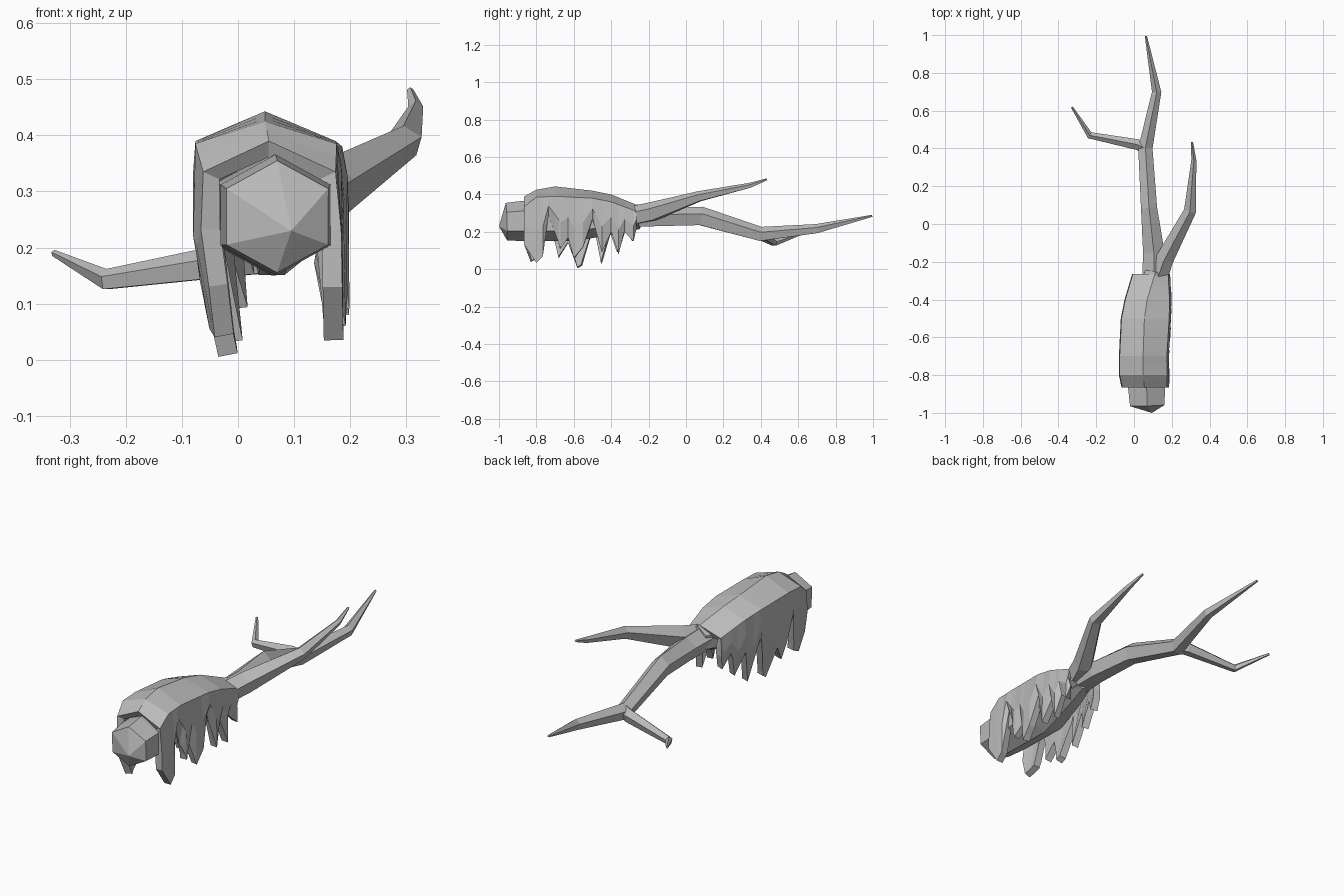
import bpy, bmesh, math
from mathutils import Vector

cube = bpy.data.objects.get("Cube")
if cube:
    bpy.data.objects.remove(cube, do_unlink=True)

grey = bpy.data.materials.new("bark grey")
grey.use_nodes = True
grey.diffuse_color = (0.5, 0.5, 0.5, 1)
grey.node_tree.nodes["Principled BSDF"].inputs["Base Color"].default_value = (0.5, 0.5, 0.5, 1)


def finish(name, bm):
    mesh = bpy.data.meshes.new(name)
    bm.to_mesh(mesh)
    bm.free()
    mesh.materials.append(grey)
    obj = bpy.data.objects.new(name, mesh)
    bpy.context.collection.objects.link(obj)
    return obj


def tube(name, path, sides=5, turn=90, tip=None):
    """Tapered branch; path items are (x, y, z, half width, half height)."""
    bm = bmesh.new()
    pts = [Vector(p[:3]) for p in path]
    rings = []
    for i, p in enumerate(path):
        along = (pts[min(i + 1, len(pts) - 1)] - pts[max(i - 1, 0)]).normalized()
        side = along.cross(Vector((0, 0, 1))).normalized()
        up = side.cross(along)
        ring = []
        for k in range(sides):
            a = math.radians(turn) + math.tau * k / sides
            ring.append(bm.verts.new(pts[i] + side * math.cos(a) * p[3] + up * math.sin(a) * p[4]))
        rings.append(ring)
    for r, s in zip(rings, rings[1:]):
        for k in range(sides):
            n = (k + 1) % sides
            bm.faces.new((r[k], r[n], s[n], s[k]))
    # broken end: fan of faces meeting at a point
    if tip:
        apex = bm.verts.new(tip)
        for k in range(sides):
            bm.faces.new((rings[0][k], rings[0][(k + 1) % sides], apex))
    else:
        bm.faces.new(rings[0])
    bm.faces.new(rings[-1])
    bmesh.ops.recalc_face_normals(bm, faces=bm.faces)
    return finish(name, bm)


# Log and its branches
tube("log", [(0.07, -0.96, 0.255, 0.105, 0.1), (0.067, -0.87, 0.258, 0.113, 0.108),
             (0.06, -0.6, 0.26, 0.115, 0.11), (0.09, -0.4, 0.27, 0.09, 0.085),
             (0.115, -0.25, 0.28, 0.065, 0.065)], 6, 90, (0.095, -1, 0.23))
tube("main_branch", [(0.105, -0.3, 0.275, 0.065, 0.06), (0.105, -0.15, 0.275, 0.06, 0.055),
                     (0.08, 0.08, 0.28, 0.045, 0.055), (0.06, 0.4, 0.185, 0.04, 0.042),
                     (0.12, 0.7, 0.215, 0.026, 0.027), (0.063, 0.995, 0.285, 0.006, 0.006)])
tube("fork_branch", [(0.075, 0.39, 0.185, 0.03, 0.035), (0.02, 0.42, 0.18, 0.03, 0.035),
                     (-0.235, 0.47, 0.142, 0.019, 0.02), (-0.328, 0.618, 0.19, 0.006, 0.006)])
tube("side_branch", [(0.12, -0.3, 0.28, 0.055, 0.055), (0.165, -0.18, 0.305, 0.05, 0.055),
                     (0.297, 0.07, 0.388, 0.034, 0.03), (0.317, 0.34, 0.447, 0.014, 0.015),
                     (0.307, 0.432, 0.48, 0.006, 0.006)])


# Moss blanket: a sheet draped over the log with a ragged hem
def sample(table, y):
    """Interpolate the rows of a table keyed by y."""
    for a, b in zip(table, table[1:]):
        if y <= b[0]:
            t = max(0, (y - a[0]) / (b[0] - a[0]))
            return [u + (v - u) * t for u, v in zip(a[1:], b[1:])]
    return table[-1][1:]


# y, ridge x, ridge z, shoulder z, outer x on the right, outer x on the left
body = [(-0.865, 0.055, 0.39, 0.335, -0.066, 0.178), (-0.80, 0.048, 0.425, 0.385, -0.08, 0.18),
        (-0.70, 0.048, 0.443, 0.39, -0.08, 0.178), (-0.50, 0.055, 0.42, 0.38, -0.07, 0.19),
        (-0.40, 0.07, 0.40, 0.36, -0.05, 0.192), (-0.265, 0.11, 0.345, 0.31, -0.01, 0.185)]
hem_right = [(-0.865, 0.13), (-0.83, 0.04), (-0.77, 0.07), (-0.735, 0.28), (-0.68, 0.06),
             (-0.63, 0.14), (-0.58, 0.005), (-0.555, 0.02), (-0.49, 0.24), (-0.45, 0.03),
             (-0.40, 0.2), (-0.36, 0.09), (-0.32, 0.22), (-0.28, 0.15), (-0.265, 0.22)]
hem_left = [(-0.865, 0.13), (-0.80, 0.035), (-0.765, 0.07), (-0.735, 0.29), (-0.67, 0.11),
            (-0.63, 0.17), (-0.60, 0.06), (-0.55, 0.12), (-0.50, 0.27), (-0.45, 0.09),
            (-0.40, 0.2), (-0.36, 0.08), (-0.33, 0.2), (-0.28, 0.15), (-0.265, 0.22)]

bm = bmesh.new()
columns = []
for y in sorted({row[0] for row in body + hem_right + hem_left}):
    rx, rz, sz, xr, xl = sample(body, y)
    zr, zl = sample(hem_right, y)[0], sample(hem_left, y)[0]
    curl_r = 0.2 * max(0, 0.2 - zr)
    curl_l = 0.02 if zl > 0.15 else 0
    section = [(xr + curl_r, zr), (xr, (zr + sz) / 2), (xr + 0.004, sz), (rx, rz),
               (xl - 0.004, sz), (xl + 0.006, (zl + sz) / 2), (xl + 0.008 - curl_l, zl)]
    columns.append([bm.verts.new((x, y, z)) for x, z in section])
for c, d in zip(columns, columns[1:]):
    for k in range(len(c) - 1):
        bm.faces.new((c[k], c[k + 1], d[k + 1], d[k]))
moss = finish("moss_blanket", bm)
thick = moss.modifiers.new("Thickness", 'SOLIDIFY')
thick.thickness = 0.035
thick.offset = -1
